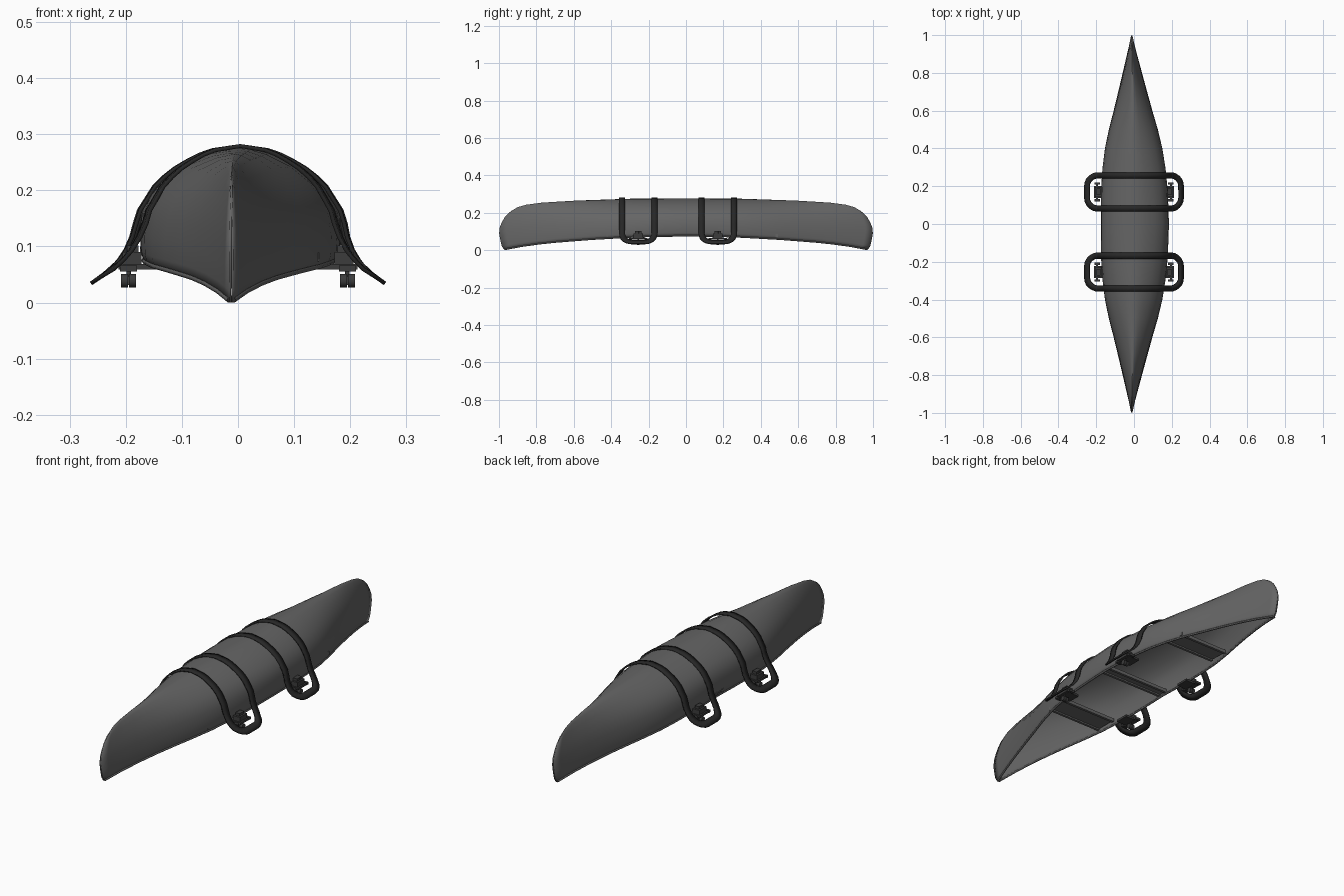
import bpy, bmesh, math

if "Cube" in bpy.data.objects:
    bpy.data.objects.remove(bpy.data.objects["Cube"])

def mat(name, v):
    m = bpy.data.materials.new(name)
    m.diffuse_color = (v, v, v, 1)
    m.use_nodes = True
    m.node_tree.nodes["Principled BSDF"].inputs["Base Color"].default_value = m.diffuse_color
    return m

HULL, DARK, METAL = mat("hull_grey", 0.13), mat("strap_black", 0.02), mat("bracket_grey", 0.045)

def lerp(table, x):
    for (a, p), (b, q) in zip(table, table[1:]):
        if x <= b:
            return p + (q - p) * (x - a) / (b - a)
    return table[-1][1]

def mesh_obj(name, verts, faces, m, smooth=None, thick=None, offset=-1):
    me = bpy.data.meshes.new(name)
    me.from_pydata(verts, [], faces)
    ob = bpy.data.objects.new(name, me)
    bpy.context.collection.objects.link(ob)
    me.materials.append(m)
    if thick:
        s = ob.modifiers.new("thickness", 'SOLIDIFY')
        s.thickness, s.offset = thick, offset
    if smooth:
        bpy.ops.object.select_all(action='DESELECT')
        ob.select_set(True)
        bpy.context.view_layer.objects.active = ob
        bpy.ops.object.shade_smooth_by_angle(angle=math.radians(smooth))
    return ob

# Hull lines, each against distance from the middle
WIDTH = [(0, .180), (.1, .179), (.2, .176), (.3, .168), (.4, .153), (.5, .130), (.6, .102),
         (.7, .076), (.8, .051), (.9, .027), (.96, .013), (1, .004)]
KEEL = [(0, .277), (.3, .275), (.6, .265), (.8, .254), (.9, .243), (.96, .230), (1, .212)]
GUNWALE = [(0, .073), (.25, .069), (.5, .055), (.7, .040), (.8, .030), (.9, .017), (1, .0)]
STEM = [(0, .97), (.1, .985), (.4, 1.0), (.6, .995), (.8, .975), (.92, .955), (1, .93)]
# Half section: width fraction, height fraction
SECTION = [(.955, 0), (.985, .1), (1, .25), (.98, .43), (.92, .58), (.8, .71), (.6, .845),
           (.33, .95), (.15, .988), (0, 1)]

def hull_point(s, fx, fz, side):
    a = abs(s)
    y = s * (1 - (1 - lerp(STEM, fz)) * a ** 3)
    f = fx + (1 - fz ** 2 - fx) * .5 * a
    x = .005 - .017 * a + side * f * lerp(WIDTH, a)
    g = lerp(GUNWALE, a)
    return (x, y, g + (lerp(KEEL, a) - g) * fz)

half = [d for d, _ in WIDTH]
stations = [-d for d in reversed(half[1:])] + half
ring = [(fx, fz, 1) for fx, fz in SECTION] + [(fx, fz, -1) for fx, fz in SECTION[-2::-1]]
n = len(ring)
verts = [hull_point(s, *p) for s in stations for p in ring]
faces = [(i * n + j, (i + 1) * n + j, (i + 1) * n + j + 1, i * n + j + 1)
         for i in range(len(stations) - 1) for j in range(n - 1)]
mesh_obj("canoe_hull", verts, faces, HULL, 50, .004)

# Gunwale trim along both open edges
cu = bpy.data.curves.new("gunwale_trim", 'CURVE')
cu.dimensions, cu.bevel_depth, cu.bevel_resolution = '3D', .0045, 1
for side in (1, -1):
    sp = cu.splines.new('POLY')
    sp.points.add(len(stations) - 1)
    for p, s in zip(sp.points, stations):
        x, y, z = hull_point(s, .955, 0, side)
        p.co = (x, y, z + .004, 1)
cu.materials.append(HULL)
bpy.context.collection.objects.link(bpy.data.objects.new("gunwale_trim", cu))

def boxes(name, items, m):
    verts, faces = [], []
    for (x0, x1), (y0, y1), (z0, z1) in items:
        k = len(verts)
        verts += [(x, y, z) for x in (x0, x1) for y in (y0, y1) for z in (z0, z1)]
        faces += [tuple(k + i for i in f) for f in ((0, 1, 3, 2), (4, 6, 7, 5), (0, 4, 5, 1),
                                                    (2, 3, 7, 6), (0, 2, 6, 4), (1, 5, 7, 3))]
    return mesh_obj(name, verts, faces, m)

# Seats and centre thwart, each a board with two rails
for name, y, hw in (("front_seat", -.37, .05), ("centre_thwart", 0, .022), ("rear_seat", .44, .045)):
    w = lerp(WIDTH, abs(y) + hw) * .97
    z = lerp(GUNWALE, abs(y)) + .018
    rails = [((-w, w), (y + e * hw - .006, y + e * hw + .006), (z - .007, z + .009)) for e in (-1, 1)]
    boxes(name, [((-w, w), (y - hw, y + hw), (z, z + .006))] + rails, HULL)

# Strap drape line from the keel out to the rack foot
DRAPE = [(0, .279), (.06, .270), (.11, .244), (.148, .214), (.182, .160), (.194, .110),
         (.206, .085), (.226, .060), (.262, .034)]
ARC = [0]
for a, b in zip(DRAPE, DRAPE[1:]):
    ARC.append(ARC[-1] + math.dist(a, b))

def drape(u, y):
    a = abs(u)
    x = lerp(list(zip(ARC, [p[0] for p in DRAPE])), a)
    z = lerp(list(zip(ARC, [p[1] for p in DRAPE])), a)
    k = max(0, min(1, (z - .04) / .1))
    x *= 1 - (1 - lerp(WIDTH, abs(y)) / .178) * k
    return (math.copysign(x, u) + .004 * k, y, z)

def strap(name, yc):
    bw, ru, ry = .016, .07, .055
    L, H = ARC[-1] - bw, .087
    path = []
    for su, sy, start in ((1, 1, 90), (1, -1, 0), (-1, -1, -90), (-1, 1, 180)):
        for i in range(7):
            t = math.radians(start - 15 * i)
            path.append((su * (L - ru) + ru * math.cos(t), sy * (H - ry) + ry * math.sin(t)))
        if sy * su < 0:  # long run across the hull
            m = 24
            path += [(su * (L - ru) * (1 - 2 * i / m), sy * H) for i in range(1, m)]
    verts, c = [], len(path)
    for i in range(c):
        (a, b), (d, e) = path[i - 1], path[(i + 1) % c]
        l = math.hypot(d - a, e - b)
        nu, ny = -(e - b) / l, (d - a) / l
        for k in (-bw, bw):
            verts.append(drape(path[i][0] + nu * k, yc + path[i][1] + ny * k))
    faces = [(2 * i, 2 * ((i + 1) % c), 2 * ((i + 1) % c) + 1, 2 * i + 1) for i in range(c)]
    mesh_obj(name, verts, faces, DARK, 30, .007, 0)

def cylinder(name, loc, r, depth, m, rot=(0, 0, 0)):
    bpy.ops.mesh.primitive_cylinder_add(vertices=16, radius=r, depth=depth, location=loc, rotation=rot)
    ob = bpy.context.object
    ob.name = name
    ob.data.materials.append(m)
    bpy.ops.object.shade_smooth_by_angle(angle=math.radians(35))

# Two tie-down straps, each with a bracket on both sides
for tag, yc in (("front", -.255), ("rear", .17)):
    strap(tag + "_strap", yc)
    for side, s in (("left", -1), ("right", 1)):
        def bx(x0, x1, y0, y1, z0, z1):
            return (tuple(sorted((s * x0, s * x1))), (yc + y0, yc + y1), (z0, z1))
        name = f"{tag}_{side}_"
        boxes(name + "bracket", [
            bx(.14, .213, -.032, .032, .059, .069),
            bx(.172, .206, -.026, .026, .069, .090),
            bx(.177, .198, -.017, .017, .090, .102),
            bx(.180, .210, -.05, -.038, .055, .066),
            bx(.180, .210, .038, .05, .055, .066),
            bx(.190, .200, -.05, .05, .057, .064)], METAL)
        cylinder(name + "bolt", (s * .195, yc, .066), .004, .07, METAL)
        for k in (-1, 1):
            cylinder(name + "foot", (s * .195 + k * .007, yc, .039), .012, .0125, METAL,
                     (0, math.pi / 2, 0))
